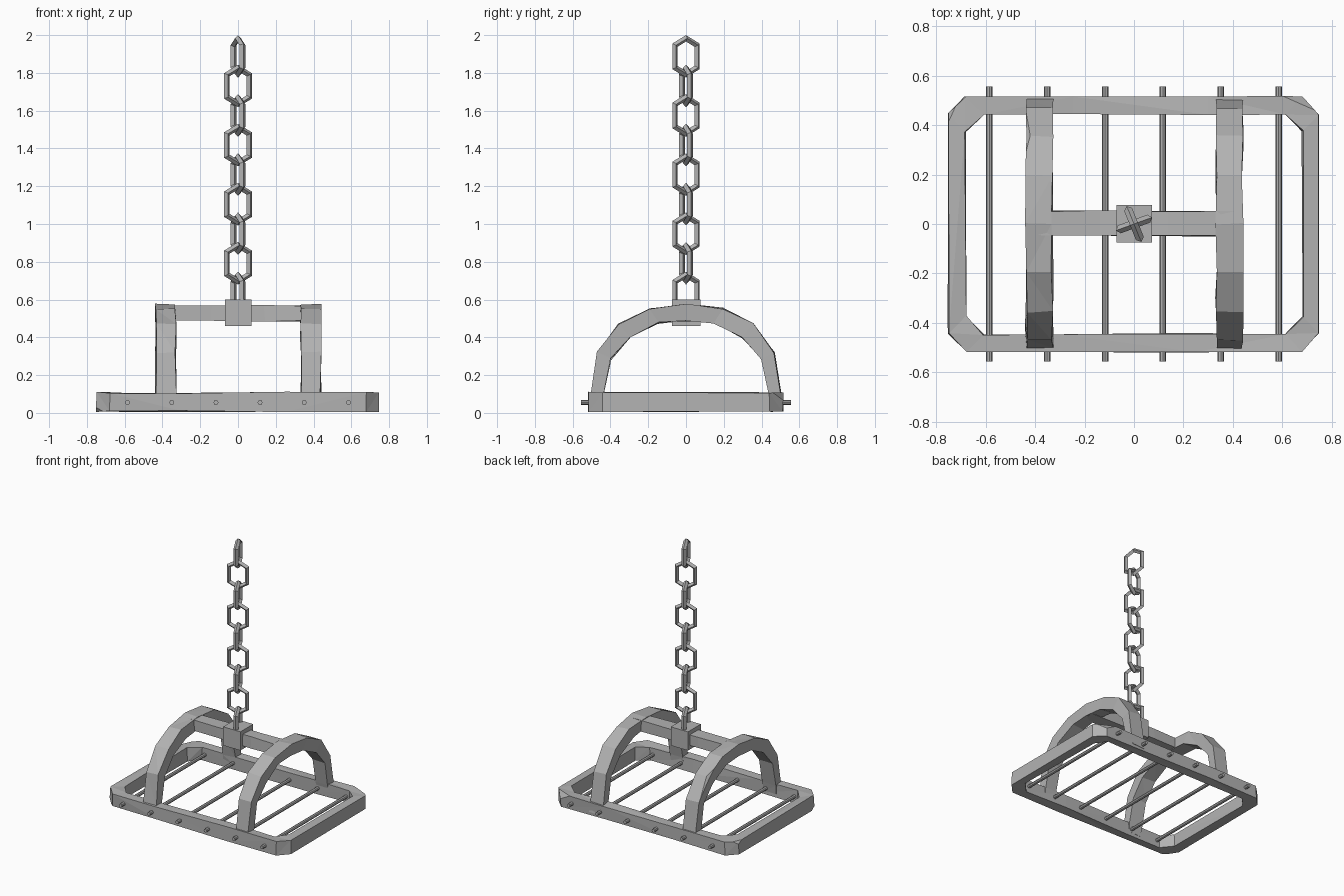
import bpy, bmesh, math, random
from mathutils import Vector, Matrix

random.seed(4)
if "Cube" in bpy.data.objects:
    bpy.data.objects.remove(bpy.data.objects["Cube"], do_unlink=True)

iron = bpy.data.materials.new("grey iron")
iron.use_nodes = True
GREY = (0.45, 0.45, 0.45, 1)
iron.diffuse_color = GREY
iron.node_tree.nodes["Principled BSDF"].inputs["Base Color"].default_value = GREY


def finish(bm, name):
    bmesh.ops.recalc_face_normals(bm, faces=bm.faces)
    mesh = bpy.data.meshes.new(name)
    bm.to_mesh(mesh)
    bm.free()
    mesh.materials.append(iron)
    obj = bpy.data.objects.new(name, mesh)
    bpy.context.collection.objects.link(obj)
    return obj


def wobble(bm, amount):
    """Hand-hewn unevenness."""
    for v in bm.verts:
        v.co += Vector([random.uniform(-amount, amount) for _ in range(3)])


def loft(sections, closed):
    """Skin a row of four-point sections."""
    bm = bmesh.new()
    rings = [[bm.verts.new(p) for p in s] for s in sections]
    for i in range(len(rings) if closed else len(rings) - 1):
        a, b = rings[i], rings[(i + 1) % len(rings)]
        for k in range(4):
            m = (k + 1) % 4
            bm.faces.new((a[k], a[m], b[m], b[k]))
    if not closed:
        bm.faces.new(rings[0])
        bm.faces.new(rings[-1])
    return bm


def chip(bm, point, normal):
    """Knock a corner off with a plane."""
    bmesh.ops.triangulate(bm, faces=bm.faces)
    geom = bm.verts[:] + bm.edges[:] + bm.faces[:]
    bmesh.ops.bisect_plane(bm, geom=geom, plane_co=point, plane_no=normal, clear_outer=True)
    bmesh.ops.holes_fill(bm, edges=[e for e in bm.edges if e.is_boundary])


def box(name, lo, hi, cuts=0, rough=0.0):
    lo, hi = Vector(lo), Vector(hi)
    xs = [lo.x + (hi.x - lo.x) * i / (cuts + 1) for i in range(cuts + 2)]
    bm = loft([[(x, lo.y, lo.z), (x, hi.y, lo.z), (x, hi.y, hi.z), (x, lo.y, hi.z)]
               for x in xs], False)
    wobble(bm, rough)
    return finish(bm, name)


# Base frame: a chamfered rectangle with extra kinks along the long sides
def outline(x, y, c):
    pts = []
    for sx, sy in ((1, 1), (-1, 1), (-1, -1), (1, -1)):
        corner = [(sx * x, sy * (y - c)), (sx * (x - c), sy * y)]
        pts += corner if sx == sy else corner[::-1]
        if sx == sy:
            pts += [(sx * 0.3, sy * y), (-sx * 0.25, sy * y)]
    return pts


BOTTOM, TOP = 0.009, 0.107
frame = loft([[(ox, oy, BOTTOM), (ox, oy, TOP), (ix, iy, TOP), (ix, iy, BOTTOM)]
              for (ox, oy), (ix, iy) in zip(outline(0.75, 0.515, 0.07),
                                            outline(0.68, 0.445, 0.07))], True)
wobble(frame, 0.005)
chip(frame, (-0.735, 0.44, TOP), (-1, 0.45, 0.8))
chip(frame, (0.665, 0.49, TOP), (0.45, 1, 0.8))
chip(frame, (-0.73, -0.455, BOTTOM), (-1, -0.6, -0.8))
finish(frame, "base_frame")

# Floor rods poking through the long sides
for i in range(6):
    bm = bmesh.new()
    bmesh.ops.create_cone(bm, cap_ends=True, segments=8, radius1=0.013, radius2=0.013, depth=1.11,
                          matrix=Matrix.Translation((-0.585 + 0.234 * i, 0, 0.055))
                          @ Matrix.Rotation(math.pi / 2, 4, "X"))
    finish(bm, f"floor_rod_{i + 1}")

# Arches: outer and inner (y, z) points of one half, mirrored
OUTER = [(0.51, 0.03), (0.505, 0.1), (0.47, 0.32), (0.355, 0.47), (0.195, 0.553)]
INNER = [(0.45, 0.03), (0.44, 0.1), (0.4, 0.285), (0.295, 0.4), (0.15, 0.475)]


def whole(half, peak):
    return [(-y, z) for y, z in half] + [(0, peak)] + half[::-1]


for name, x0, x1 in (("right_arch", -0.435, -0.33), ("left_arch", 0.333, 0.438)):
    bm = loft([[(x0, *o), (x1, *o), (x1, *i), (x0, *i)]
               for o, i in zip(whole(OUTER, 0.575), whole(INNER, 0.49))], False)
    wobble(bm, 0.005)
    if x0 < 0:
        chip(bm, (-0.42, 0.36, 0.463), (-1, 0.6, 0.6))
    finish(bm, name)

# Crossbar and chain block
box("crossbar", (-0.42, -0.048, 0.487), (0.42, 0.052, 0.568), 2, 0.004)
box("chain_block", (-0.07, -0.075, 0.46), (0.072, 0.077, 0.6))

# Chain: stretched six-sided links with a diamond section, turned alternately
RING, WIRE, STRETCH = 0.073, 0.017, 0.0225
for n in range(9):
    sections = []
    for a in (30, 90, 150, 210, 270, 330):
        t = math.radians(a)
        out = Vector((math.cos(t), 0, math.sin(t)))
        mid = out * RING
        if abs(out.x) > 0.1:
            mid.z += math.copysign(STRETCH, out.z)
        else:
            mid.z += math.copysign(STRETCH, out.z)
        side = Vector((0, WIRE, 0))
        sections.append([mid + out * WIRE, mid + side, mid - out * WIRE, mid - side])
    bm = loft(sections, True)
    turn = math.radians(20 if n % 2 else 112)
    bm.transform(Matrix.Translation((0, 0, 1.8875 - 0.1565 * n)) @ Matrix.Rotation(turn, 4, "Z"))
    finish(bm, f"chain_link_{n + 1}")
